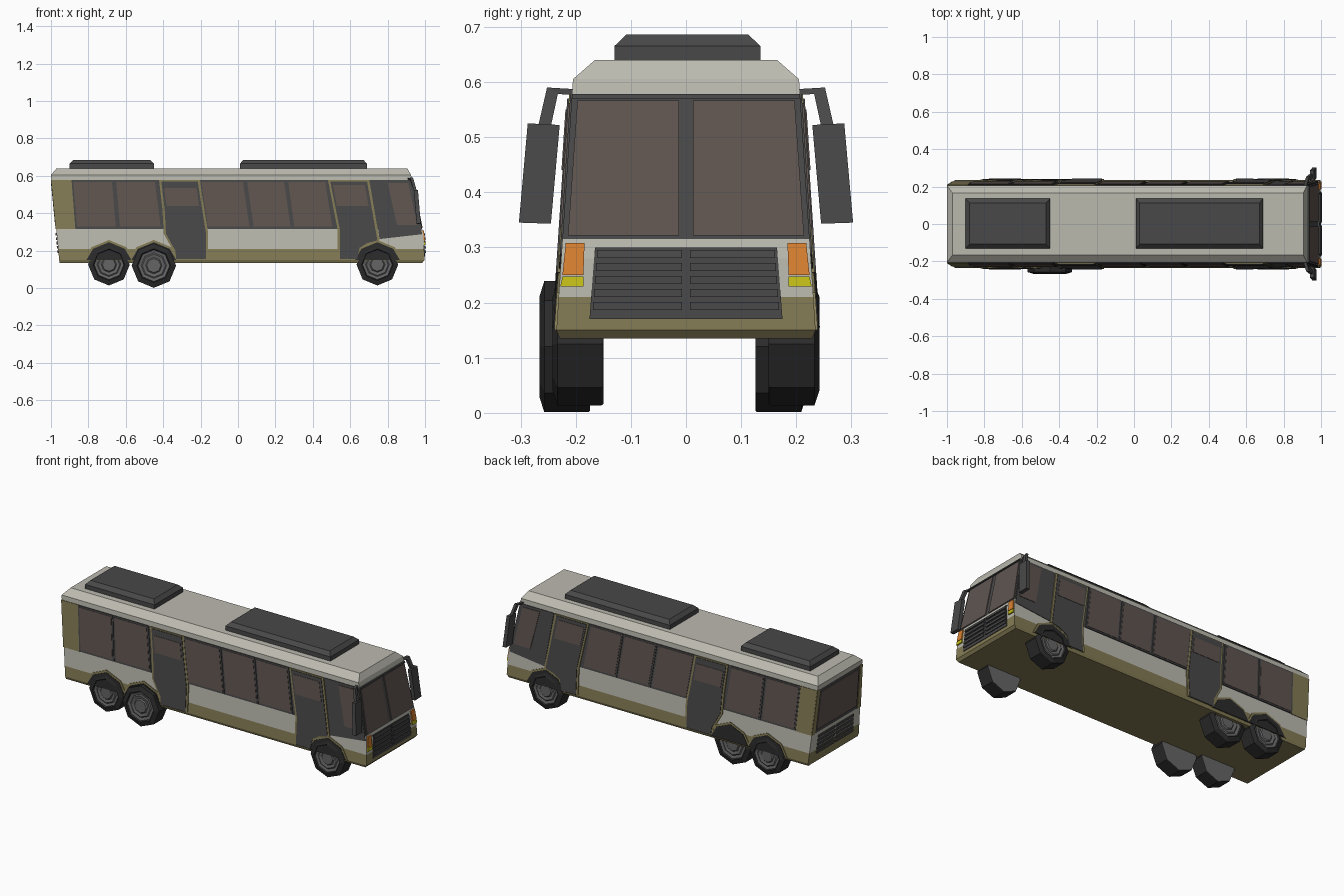
import bpy, bmesh
from math import cos, sin, pi

if "Cube" in bpy.data.objects:
    bpy.data.objects.remove(bpy.data.objects["Cube"])

def material(name, r, g, b):
    m = bpy.data.materials.new(name)
    m.diffuse_color = (r, g, b, 1)
    m.use_nodes = True
    m.node_tree.nodes["Principled BSDF"].inputs["Base Color"].default_value = m.diffuse_color
    return m

OLIVE = material("olive_paint", .23, .20, .09)
CREAM = material("pale_paint", .50, .49, .43)
DARK = material("dark_trim", .065, .065, .067)
GLASS = material("brown_glass", .115, .09, .08)
ORANGE = material("orange_lens", .70, .22, .03)
YELLOW = material("yellow_lens", .60, .56, .01)
TYRE = material("tyre_rubber", .024, .024, .025)
HUB = material("hub_metal", .13, .13, .13)

def finish(name, bm, mats):
    bmesh.ops.recalc_face_normals(bm, faces=bm.faces)
    me = bpy.data.meshes.new(name)
    bm.to_mesh(me)
    bm.free()
    for m in mats:
        me.materials.append(m)
    ob = bpy.data.objects.new(name, me)
    bpy.context.collection.objects.link(ob)
    return ob

def loft(bm, rings, mats=None, caps=(0, 0)):
    """Skin between matching rings of points; one material index per band."""
    vs = [[bm.verts.new(p) for p in r] for r in rings]
    n = len(vs[0])
    for i in range(len(vs) - 1):
        for j in range(n):
            k = (j + 1) % n
            f = bm.faces.new((vs[i][j], vs[i][k], vs[i + 1][k], vs[i + 1][j]))
            f.material_index = mats[i] if mats else 0
    bm.faces.new(vs[0][::-1]).material_index = caps[0]
    bm.faces.new(vs[-1]).material_index = caps[1]

def rect(x0, x1, y0, y1, z):
    return [(x0, y0, z), (x1, y0, z), (x1, y1, z), (x0, y1, z)]

# Body wall lines: where each wall lies at a given height
def side_y(z):
    return .235 - (z - .15) * .066
def front_x(z):
    return .998 - (z - .15) * .046 if z < .28 else .992 - (z - .28) * .206
def rear_x(z):
    return -.955 - (z - .14) * .097

WALL = {
    "side": lambda u, z, o: (u, side_y(z) + o, z),
    "front": lambda u, z, o: (front_x(z) + o, u, z),
    "rear": lambda u, z, o: (rear_x(z) - o, u, z),
}

def panel(name, wall, polys, off, mat, mirror=True):
    """Thin plates lying on a wall, mirrored across the centre line."""
    bm = bmesh.new()
    for pts in polys:
        for s in ((1, -1) if mirror else (1,)):
            rings = []
            for o in (-.006, off):
                ring = [WALL[wall](u, z, o) for u, z in pts]
                rings.append([(x, y * s, z) for x, y, z in ring])
            loft(bm, rings)
    return finish(name, bm, [mat])

# Body shell in painted bands
bm = bmesh.new()
rings = [rect(-.953, .985, -.229, .229, .135)]
for z in (.15, .21, .28, .315, .578, .605):
    rings.append(rect(rear_x(z), front_x(z), -side_y(z), side_y(z), z))
rings.append(rect(-.97, .905, -.165, .165, .64))
loft(bm, rings, [0, 0, 1, 1, 2, 1, 1], (0, 1))
finish("body", bm, [OLIVE, CREAM, DARK])

# Roof units
for name, x0, x1 in (("rear_roof_unit", -.9, -.45), ("front_roof_unit", .01, .69)):
    bm = bmesh.new()
    loft(bm, [rect(x0, x1, -.13, .135, .635), rect(x0, x1, -.13, .135, .665),
              rect(x0 + .02, x1 - .02, -.108, .113, .686)])
    finish(name, bm, [DARK])

# Olive rear pillars
panel("rear_pillar", "side", [[(-.996, .578), (-.89, .578), (-.868, .315), (-.971, .315)]], .003, OLIVE)
panel("rear_corner", "rear", [[(.185, .578), (.209, .578), (.226, .315), (.195, .315)]], .003, OLIVE)

# Side windows: leaning dark frames and glass
frames, glass = [], []
for a, b, c, d in ((-.885, -.67, -.865, -.65), (-.655, -.44, -.635, -.41), (-.2, .03, -.165, .065),
                   (.045, .25, .08, .285), (.265, .47, .297, .508)):
    glass.append([(a + .004, .568), (b - .004, .568), (d - .004, .328), (c + .004, .328)])
    frames.append([(a - .005, .577), (b + .005, .577), (d + .005, .319), (c - .005, .319)])
panel("window_frames", "side", frames, .004, DARK)
panel("side_windows", "side", glass, .006, GLASS)

# Doors with olive surround and window
rear_door = [(-.41, .57), (-.215, .57), (-.2, .47), (-.172, .3), (-.172, .155),
             (-.33, .155), (-.335, .2), (-.385, .29), (-.392, .42)]
front_door = [(.493, .57), (.69, .57), (.745, .255), (.69, .24), (.65, .215), (.637, .155),
              (.545, .155), (.545, .31)]
def grow(pts, d):
    cx = sum(p[0] for p in pts) / len(pts)
    return [(x + (d if x > cx else -d), z + (.007 if z > .5 else 0)) for x, z in pts]
panel("door_surrounds", "side", [grow(rear_door, .012), grow(front_door, .012)], .005, OLIVE)
panel("doors", "side", [rear_door, front_door], .008, DARK)
panel("door_windows", "side", [[(-.395, .535), (-.222, .535), (-.208, .44), (-.382, .44)],
                               [(.508, .55), (.678, .55), (.698, .44), (.528, .44)]], .010, GLASS)

# Driver's side window
panel("cab_frame", "side", [[(.71, .577), (.926, .577), (.985, .288), (.757, .262)]], .003, DARK)
panel("cab_window", "side", [[(.80, .562), (.91, .562), (.958, .338), (.85, .338)]], .006, GLASS)

# Windscreen and rear window
panel("windscreen", "front", [[(.013, .566), (.197, .566), (.214, .322), (.013, .322)]], .004, GLASS)
panel("windscreen_lip", "front", [[(-.207, .578), (.207, .578), (.207, .57), (-.207, .57)]], .008, DARK, False)
panel("rear_window", "rear", [[(-.175, .56), (.175, .56), (.185, .335), (-.185, .335)]], .004, GLASS, False)

# Grilles front and rear
panel("front_grille", "front", [[(-.165, .30), (.165, .30), (.175, .17), (-.175, .17)]], .004, DARK, False)
slats = []
for i in range(5):
    z = .187 + i * .0235
    slats.append([(.007, z), (.169 - i * .002, z), (.169 - i * .002, z + .014), (.007, z + .014)])
panel("front_grille_slats", "front", slats, .009, DARK)
panel("rear_grille_slats", "rear", slats, .006, DARK)

# Front lights
panel("indicators", "front", [[(.184, .308), (.218, .308), (.224, .25), (.186, .25)]], .008, ORANGE)
panel("headlamps", "front", [[(.186, .247), (.224, .247), (.228, .229), (.186, .229)]], .008, YELLOW)

# Wheel arches and eight-sided wheels
def arch(cx, r):
    top = [(cx + r * cos(i * pi / 4), .125 + r * sin(i * pi / 4)) for i in (1, 2, 3)]
    return [(cx + r, .15)] + top + [(cx - r, .15)]

AXLES = (("front", .745, .125, 0), ("rear", -.69, .125, 0), ("middle", -.45, .12, -.024))
panel("arch_trim", "side", [arch(a[1], .132) for a in AXLES], .004, OLIVE)
panel("arch_recess", "side", [arch(a[1], .120) for a in AXLES], .006, TYRE)

# (radius, distance from centre) from inner face to hub centre
PROFILE = [(.106, .15), (.108, .153), (.108, .233), (.082, .242), (.077, .236), (.062, .232),
           (.056, .236), (.040, .232), (.034, .238)]
for name, cx, cz, dy in AXLES:
    k = cz / .12 if name == "middle" else 1
    k *= 1.1 if name == "middle" else 1.03
    for side, s in (("left", 1), ("right", -1)):
        bm = bmesh.new()
        rings = [[(cx + r * k * cos(i * pi / 4), s * y + dy, cz + r * k * sin(i * pi / 4))
                  for i in range(8)] for r, y in PROFILE]
        loft(bm, rings, [0, 0, 0, 0, 1, 1, 1, 1], (1, 1))
        finish(name + "_wheel_" + side, bm, [TYRE, HUB])

# Mirrors on bent arms
bm = bmesh.new()
for s in (1, -1):
    def ring(pts, t):
        return [[(x + e, s * y, z) for x, y, z in pts] for e in (0, t)]
    loft(bm, ring([(.94, .229, .522), (.94, .287, .525), (.955, .303, .345), (.955, .245, .343)], .022))
    loft(bm, ring([(.92, .232, .580), (.92, .252, .590), (.94, .268, .52), (.94, .245, .52)], .016))
    loft(bm, ring([(.905, .2, .577), (.905, .2, .587), (.92, .252, .590), (.92, .232, .578)], .016))
finish("mirrors", bm, [DARK])
